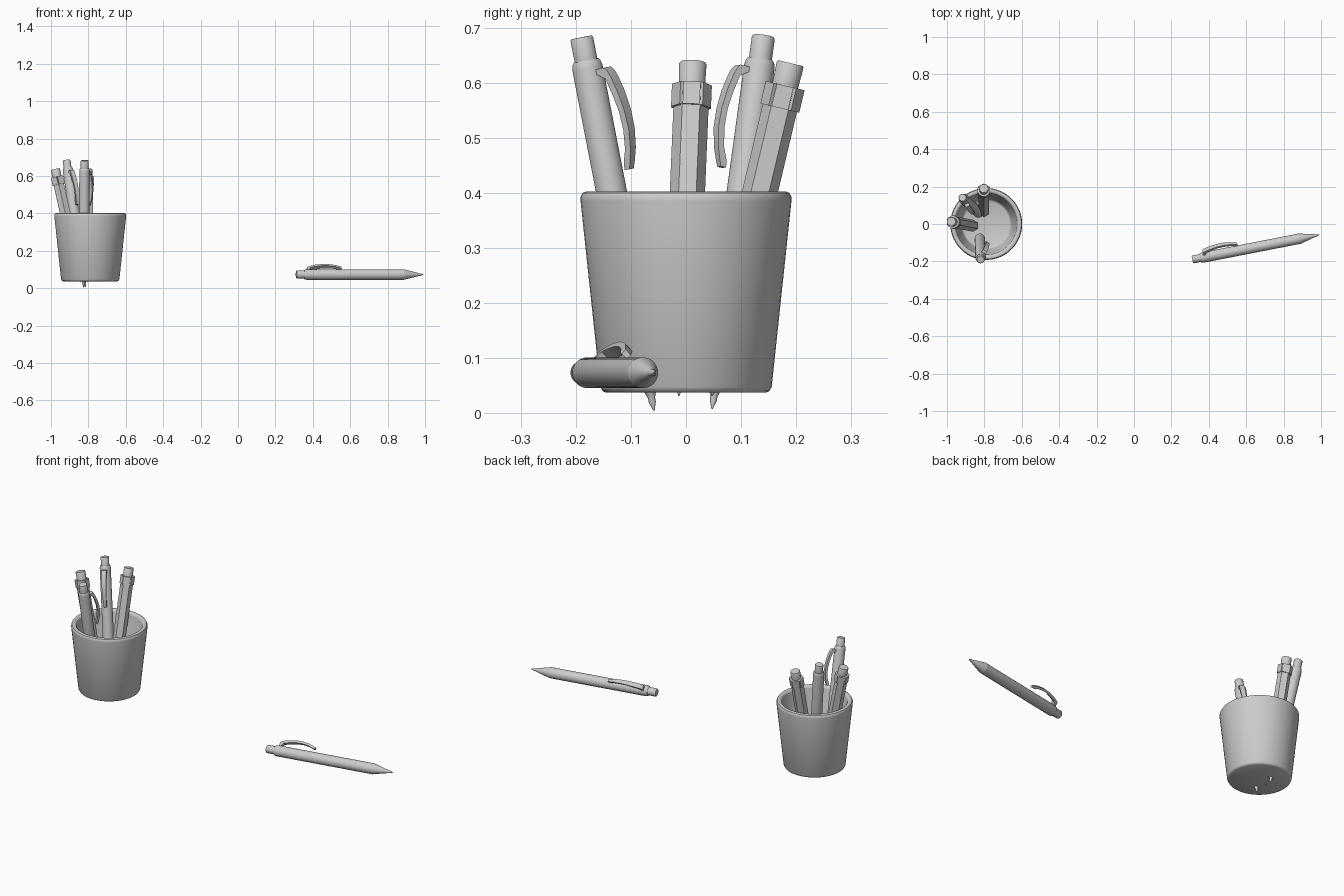
import bpy, bmesh, math
from mathutils import Vector, Matrix

if "Cube" in bpy.data.objects:
    bpy.data.objects.remove(bpy.data.objects["Cube"])


def finish(name, bm, matrix, smooth=True):
    bmesh.ops.recalc_face_normals(bm, faces=bm.faces)
    mesh = bpy.data.meshes.new(name)
    bm.to_mesh(mesh)
    bm.free()
    ob = bpy.data.objects.new(name, mesh)
    bpy.context.collection.objects.link(ob)
    ob.matrix_world = matrix
    if smooth:
        bpy.ops.object.select_all(action='DESELECT')
        ob.select_set(True)
        bpy.context.view_layer.objects.active = ob
        bpy.ops.object.shade_smooth_by_angle(angle=math.radians(35))
    return ob


def lathe(name, profile, sides, matrix, smooth=True):
    """Revolve (radius, height) points about local z; both ends are capped."""
    bm = bmesh.new()
    rings = []
    for r, z in profile:
        rings.append([bm.verts.new((r * math.cos(a), r * math.sin(a), z))
                      for a in (2 * math.pi * (i + 0.5) / sides for i in range(sides))])
    for a, b in zip(rings, rings[1:]):
        for i in range(sides):
            j = (i + 1) % sides
            bm.faces.new((a[i], a[j], b[j], b[i]))
    bm.faces.new(rings[0])
    bm.faces.new(rings[-1])
    return finish(name, bm, matrix, smooth)


def frame(top, tip, side):
    """Local z runs from the back end to the tip, local x towards side."""
    top, tip = Vector(top), Vector(tip)
    z = (tip - top).normalized()
    x = Vector(side)
    x = (x - z * x.dot(z)).normalized()
    y = z.cross(x)
    rot = Matrix((x, y, z)).transposed().to_4x4()
    return Matrix.Translation(top) @ rot


def clip(name, matrix):
    # bowed strip: (distance along pen, outer offset, inner offset, half width)
    path = [(0.062, 0.044, 0.022, 0.012), (0.070, 0.050, 0.022, 0.012),
            (0.082, 0.055, 0.042, 0.012), (0.110, 0.063, 0.050, 0.012),
            (0.145, 0.069, 0.057, 0.011), (0.180, 0.070, 0.058, 0.010),
            (0.215, 0.065, 0.053, 0.009), (0.238, 0.058, 0.044, 0.008),
            (0.252, 0.053, 0.042, 0.007)]
    bm = bmesh.new()
    rings = [[bm.verts.new(p) for p in ((o, -w, t), (o, w, t), (i, w, t), (i, -w, t))]
             for t, o, i, w in path]
    for a, b in zip(rings, rings[1:]):
        for k in range(4):
            bm.faces.new((a[k], a[(k + 1) % 4], b[(k + 1) % 4], b[k]))
    bm.faces.new(rings[0])
    bm.faces.new(rings[-1])
    finish(name, bm, matrix)


def click_pen(name, top, tip, side):
    m = frame(top, tip, side)
    lathe(name + "_button", [(0.019, 0), (0.021, 0.003), (0.021, 0.05)], 32, m)
    lathe(name + "_body", [(0.023, 0.043), (0.026, 0.047), (0.028, 0.056),
                           (0.028, 0.585)], 32, m)
    lathe(name + "_cone", [(0.028, 0.585), (0.009, 0.662), (0.0065, 0.668),
                           (0.0065, 0.676), (0.001, 0.692)], 32, m)
    clip(name + "_clip", m)


def hex_pencil(name, top, tip, side):
    m = frame(top, tip, side)
    lathe(name + "_cap", [(0.023, 0), (0.025, 0.003), (0.024, 0.05)], 32, m)
    lathe(name + "_body", [(0.032, 0.042), (0.032, 0.53)], 6, m, False)
    lathe(name + "_cone", [(0.027, 0.53), (0.008, 0.6), (0.006, 0.605),
                           (0.001, 0.622)], 32, m)
    # collar tabs, one on each flat
    bm = bmesh.new()
    for k in range(6):
        place = (Matrix.Rotation(k * math.pi / 3, 4, 'Z')
                 @ Matrix.Translation((0.0285, 0, 0.063))
                 @ Matrix.Diagonal((0.009, 0.031, 0.042, 1)))
        bmesh.ops.create_cube(bm, size=1, matrix=place)
    finish(name + "_collar", bm, m, False)


# cup: outer wall, rounded rim, inner wall and floor
lathe("cup", [(0.001, 0.037), (0.146, 0.037), (0.152, 0.040), (0.156, 0.047),
              (0.192, 0.385), (0.192, 0.393), (0.188, 0.400), (0.181, 0.403),
              (0.173, 0.402), (0.167, 0.397), (0.164, 0.388), (0.135, 0.075),
              (0.130, 0.066), (0.122, 0.062), (0.001, 0.062)],
      64, Matrix.Translation((-0.79, 0, 0)))

# pens standing in the cup and one lying in front
click_pen("front_pen", (-0.82, -0.190, 0.683), (-0.825, -0.058, 0.003), (0.55, 0.83, 0))
click_pen("back_pen", (-0.917, 0.141, 0.685), (-0.815, 0.047, 0.003), (0.45, -0.89, 0))
hex_pencil("left_pencil", (-0.977, 0.0125, 0.637), (-0.84, -0.013, 0.032), (1, 0, 0))
hex_pencil("back_pencil", (-0.803, 0.190, 0.636), (-0.803, 0.047, 0.032), (1, 0, 0))
click_pen("loose_pen", (0.312, -0.190, 0.073), (0.991, -0.058, 0.073), (0, 0.72, 0.70))
